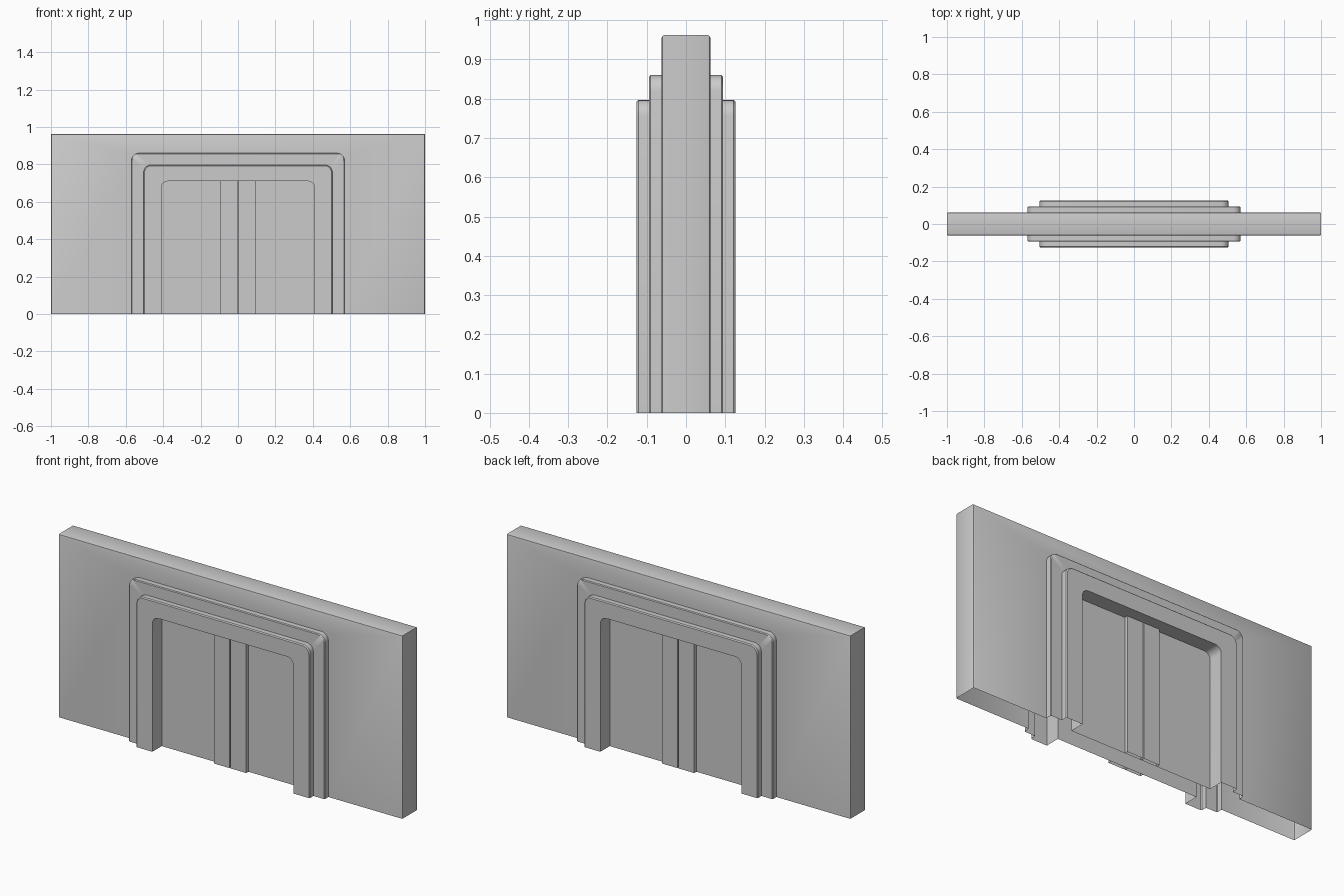
import bpy, bmesh, math

if "Cube" in bpy.data.objects:
    bpy.data.objects.remove(bpy.data.objects["Cube"])

SEG = 5


def arch(half_w, height, radius, depth):
    """Open arch outline from bottom left, over the top, to bottom right."""
    left = [(-half_w, 0.0)]
    for i in range(SEG + 1):
        a = math.pi / 2 * i / SEG
        left.append((-half_w + radius * (1 - math.cos(a)),
                     height - radius * (1 - math.sin(a))))
    pts = left + [(-x, z) for x, z in reversed(left)]
    return [(x, -depth, z) for x, z in pts]


def make_object(name, rows, cap=False):
    """Join successive rows of points with quads, front plus turned copy at back."""
    bm = bmesh.new()
    for s in (1, -1):
        loops = [[bm.verts.new((s * x, s * y, z)) for x, y, z in row] for row in rows]
        for o, n in zip(loops, loops[1:]):
            for k in range(len(o) - 1):
                bm.faces.new((o[k], n[k], n[k + 1], o[k + 1]))
        if cap:
            bm.faces.new(list(reversed(loops[-1])))
    bmesh.ops.remove_doubles(bm, verts=bm.verts, dist=1e-5)
    bmesh.ops.dissolve_degenerate(bm, edges=bm.edges, dist=1e-6)
    mesh = bpy.data.meshes.new(name)
    bm.to_mesh(mesh)
    bm.free()
    obj = bpy.data.objects.new(name, mesh)
    bpy.context.collection.objects.link(obj)
    bpy.ops.object.select_all(action='DESELECT')
    obj.select_set(True)
    bpy.context.view_layer.objects.active = obj
    bpy.ops.object.shade_smooth_by_angle(angle=math.radians(40))
    return obj


# Wall slab with softened rim, open underneath, cut out behind the frame
make_object("wall", [
    arch(1.0, 0.962, 0, 0),
    arch(1.0, 0.962, 0, 0.055),
    arch(0.998, 0.960, 0, 0.060),
    arch(0.993, 0.955, 0, 0.0625),
    arch(0.57, 0.86, 0.04, 0.0625),
])

# Two-step door frame with the reveal around the opening
make_object("door_frame", [
    arch(0.57, 0.86, 0.04, 0.0625),
    arch(0.57, 0.86, 0.04, 0.090),
    arch(0.566, 0.856, 0.038, 0.094),
    arch(0.505, 0.797, 0.04, 0.094),
    arch(0.505, 0.797, 0.04, 0.121),
    arch(0.500, 0.792, 0.037, 0.126),
    arch(0.41, 0.71, 0.035, 0.126),
    arch(0.41, 0.71, 0.035, 0.048),
])

# Door panel filling the opening
make_object("door_panel", [arch(0.41, 0.71, 0.035, 0.048)], cap=True)

# Raised meeting strips on each side of the central gap
for name, x0, x1 in (("left_door_strip", -0.094, -0.003),
                     ("right_door_strip", 0.003, 0.094)):
    profile = [(x0, 0.048), (x0, 0.066), (x1, 0.066), (x1, 0.048)]
    make_object(name, [[(x, -d, z) for x, d in profile] for z in (0.71, 0.0)])
    bm = bmesh.new()
    mesh = bpy.data.objects[name].data
    bm.from_mesh(mesh)
    # Strip rows run top to bottom, so turn the faces outward
    for f in bm.faces:
        f.normal_update()
        c = f.calc_center_median()
        mid = (x0 + x1) / 2 * (1 if c.y < 0 else -1)
        if f.normal.x * (c.x - mid) + f.normal.y * c.y < 0:
            f.normal_flip()
    bm.to_mesh(mesh)
    bm.free()
